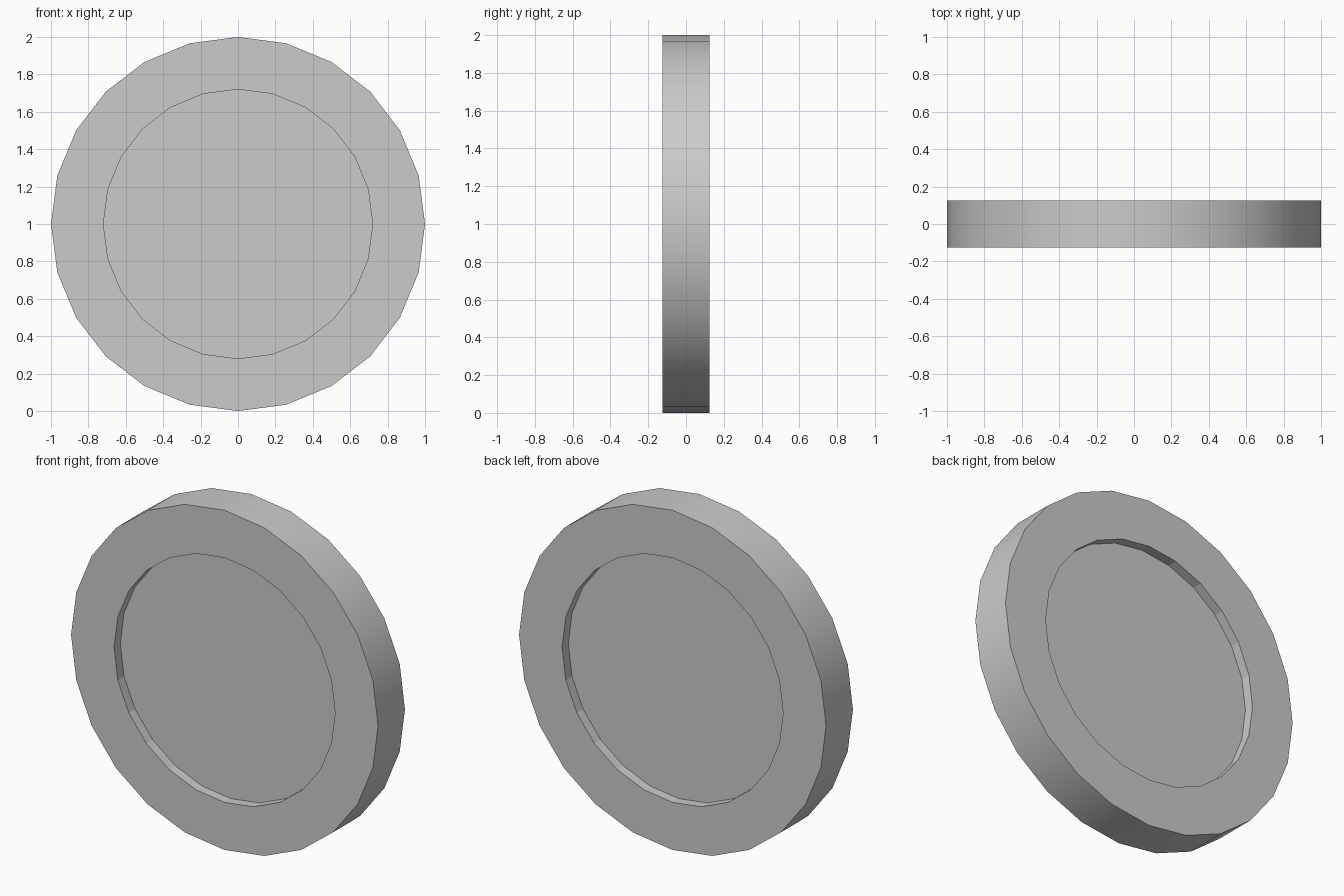
import bpy, bmesh, math

if "Cube" in bpy.data.objects:
    bpy.data.objects.remove(bpy.data.objects["Cube"])

SIDES = 24
OUTER, INNER = 1.0, 0.72
HALF, FLOOR = 0.125, 0.067   # half thickness, half thickness of the recessed web

bm = bmesh.new()

def ring(r, y):
    return [bm.verts.new((r * math.sin(i * math.tau / SIDES), y,
                          1 + r * math.cos(i * math.tau / SIDES))) for i in range(SIDES)]

def bridge(a, b, smooth=False):
    for i in range(SIDES):
        j = (i + 1) % SIDES
        bm.faces.new((a[i], a[j], b[j], b[i])).smooth = smooth

# Each face of the disc: flat floor, recess wall, flat annulus
rims = []
for s in (-1, 1):
    floor, lip, rim = ring(INNER, s * FLOOR), ring(INNER, s * HALF), ring(OUTER, s * HALF)
    bm.faces.new(floor)
    bridge(floor, lip)
    bridge(lip, rim)
    rims.append(rim)

# Smooth outer edge
bridge(rims[0], rims[1], smooth=True)
bmesh.ops.recalc_face_normals(bm, faces=bm.faces)

# Keep crisp corners between the outer edge and the flat faces
for e in bm.edges:
    e.smooth = e.calc_face_angle(0) < math.radians(30)

mesh = bpy.data.meshes.new("recessed_disc")
bm.to_mesh(mesh)
bm.free()
bpy.context.collection.objects.link(bpy.data.objects.new("recessed_disc", mesh))
